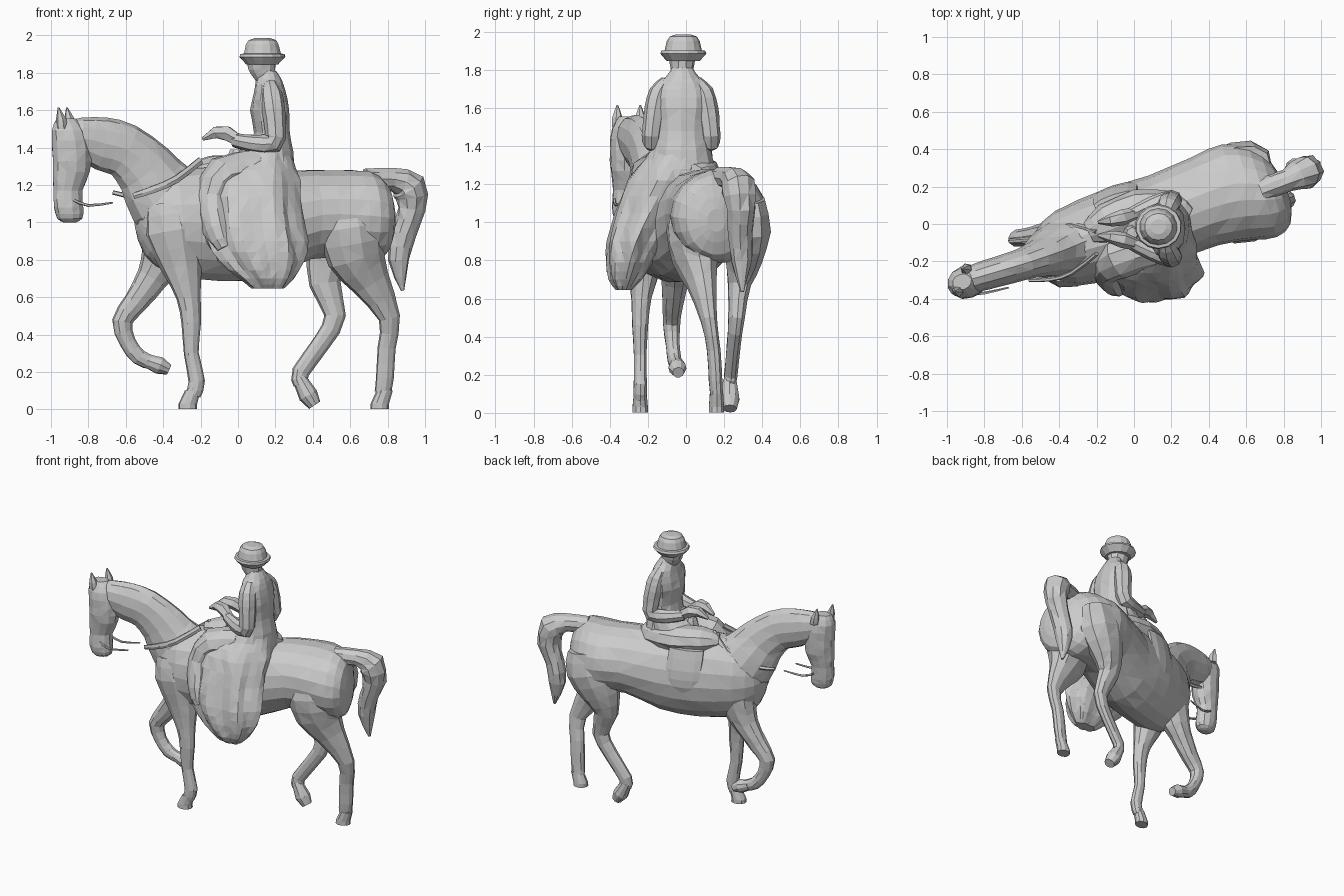
import bpy, bmesh, math, random
from mathutils import Vector

random.seed(4)
HORSE_SIDE = Vector((-0.3, 0.95, 0)).normalized()
RIDER_SIDE = Vector((0, 1, 0))


def spline(p, steps):
    """Catmull-Rom through stations of (x, y, z, side radius, other radius)."""
    if steps < 2:
        return p
    out = []
    for i in range(len(p) - 1):
        a, b, c, d = p[max(i - 1, 0)], p[i], p[i + 1], p[min(i + 2, len(p) - 1)]
        for s in range(steps):
            t = s / steps
            out.append([0.5 * (2 * q + (r - o) * t + (2 * o - 5 * q + 4 * r - w) * t * t
                               + (3 * q - o - 3 * r + w) * t ** 3)
                        for o, q, r, w in zip(a, b, c, d)])
    return out + [list(p[-1])]


def loft(name, stations, side=HORSE_SIDE, sides=10, steps=2, axis=None, fold=0, rough=0.03, oval=1):
    """Skin oval rings along a path; fold ripples the rings like cloth."""
    st = spline([tuple(s) + (s[3] * oval,) if len(s) == 4 else tuple(s) for s in stations], steps)
    bm = bmesh.new()
    rings = []
    for i, (x, y, z, a, b) in enumerate(st):
        lo, hi = st[max(i - 1, 0)], st[min(i + 1, len(st) - 1)]
        t = Vector(axis) if axis else Vector(hi[:3]) - Vector(lo[:3])
        t.normalize()
        s = (side - t * side.dot(t)).normalized()
        u = t.cross(s)
        ring = []
        for k in range(sides):
            an = 2 * math.pi * k / sides
            f = 1 + random.uniform(-rough, rough)
            f += fold * math.sin(7 * an + i * 0.35) * i / len(st)
            ring.append(bm.verts.new(Vector((x, y, z)) + (s * math.cos(an) * a + u * math.sin(an) * b) * f))
        rings.append(ring)
    for r, q in zip(rings, rings[1:]):
        for k in range(sides):
            n = (k + 1) % sides
            bm.faces.new((r[k], r[n], q[n], q[k]))
    bm.faces.new(rings[0])
    bm.faces.new(rings[-1])
    bmesh.ops.recalc_face_normals(bm, faces=bm.faces)
    bmesh.ops.triangulate(bm, faces=[f for f in bm.faces if len(f.verts) == 4])
    me = bpy.data.meshes.new(name)
    bm.to_mesh(me)
    bm.free()
    ob = bpy.data.objects.new(name, me)
    bpy.context.collection.objects.link(ob)
    return ob


# Horse body, neck and head
loft("horse_body", [(-.54, -.18, 1.03, .05, .08), (-.49, -.17, 1.01, .13, .19),
                    (-.36, -.13, 1.0, .21, .28), (-.1, -.05, .99, .24, .31),
                    (.15, .03, .99, .24, .285), (.38, .12, 1.04, .245, .24),
                    (.55, .17, 1.04, .27, .24), (.69, .17, 1.03, .25, .245),
                    (.785, .165, 1.02, .17, .19), (.825, .16, 1.01, .05, .06)],
     sides=18, axis=(.95, .3, 0), rough=.012)
loft("horse_neck", [(-.3, -.11, 1.06, .17, .24), (-.41, -.14, 1.15, .15, .21),
                    (-.5, -.18, 1.285, .105, .168), (-.61, -.22, 1.385, .085, .148),
                    (-.73, -.255, 1.42, .08, .142), (-.85, -.29, 1.45, .075, .11),
                    (-.93, -.31, 1.45, .05, .08)], sides=12, rough=.015)
loft("horse_head", [(-.92, -.31, 1.555, .042), (-.905, -.31, 1.49, .078),
                    (-.89, -.31, 1.38, .088), (-.89, -.31, 1.27, .084),
                    (-.91, -.315, 1.17, .066), (-.905, -.32, 1.08, .067),
                    (-.9, -.32, 1.02, .056), (-.9, -.32, .998, .025)],
     axis=(0, 0, -1), sides=12, oval=1.23)
for i, (x, y) in enumerate([(-.955, -.36), (-.91, -.24)]):
    loft(f"ear_{i}", [(x + .015, y, 1.5, .03), (x + .01, y, 1.55, .028), (x - .005, y, 1.615, .004)],
         sides=6, axis=(0, 0, 1))

# Legs from shoulder or haunch down to the fetlock
loft("near_front_leg", [(-.36, -.2, 1.1, .11), (-.34, -.21, .95, .13), (-.3, -.22, .76, .088),
                        (-.265, -.235, .6, .053), (-.25, -.24, .46, .042), (-.25, -.24, .3, .033),
                        (-.22, -.24, .15, .036), (-.24, -.24, .08, .034)], oval=1.25)
loft("far_front_leg", [(-.36, -.06, 1.0, .12), (-.4, -.06, .82, .1), (-.46, -.06, .7, .073),
                       (-.55, -.07, .57, .055), (-.62, -.075, .47, .046), (-.59, -.07, .36, .037),
                       (-.53, -.06, .28, .037), (-.46, -.05, .25, .033)], oval=1.2)
loft("near_hind_leg", [(.58, .05, 1.12, .11), (.61, .035, .97, .135), (.635, .05, .82, .118),
                       (.71, .085, .68, .077), (.81, .12, .49, .042), (.795, .145, .33, .036),
                       (.785, .155, .17, .035), (.775, .16, .09, .033)], oval=1.4)
loft("far_hind_leg", [(.58, .3, 1.12, .115), (.55, .305, .97, .135), (.49, .3, .81, .097),
                      (.465, .28, .67, .061), (.52, .265, .5, .042), (.45, .25, .36, .036),
                      (.335, .235, .2, .034), (.34, .23, .14, .033)], oval=1.4)

# Standing hooves share one shape; the lifted ones are posed
for name, x, y in (("near_front_hoof", -.268, -.24), ("near_hind_hoof", .758, .16)):
    loft(name, [(x + .026, y, .1, .035), (x, y, .03, .041), (x, y, .003, .041)],
         steps=1, axis=(0, 0, -1), oval=1.25)
loft("far_front_hoof", [(-.49, -.05, .26, .036), (-.42, -.045, .235, .047), (-.37, -.04, .212, .03)], steps=1)
loft("far_hind_hoof", [(.325, .23, .17, .036), (.375, .23, .075, .052), (.41, .23, .022, .036)], steps=1)

# Arched tail
loft("tail", [(.68, .18, 1.23, .06), (.82, .235, 1.23, .06), (.91, .275, 1.19, .09),
              (.93, .285, 1.07, .077), (.885, .285, .94, .065),
              (.86, .29, .8, .056), (.88, .295, .635, .009)], rough=.08)

# Rider's coat and long side-saddle skirt
loft("coat", [(.16, -.02, 1.81, .055), (.165, -.02, 1.765, .085), (.17, -.025, 1.7, .15, .085),
              (.17, -.025, 1.6, .155, .105), (.18, -.025, 1.48, .14, .095),
              (.18, -.025, 1.38, .155, .115), (.18, -.03, 1.26, .18, .13)],
     side=RIDER_SIDE, sides=12, axis=(0, 0, -1), oval=.8)
loft("skirt", [(.17, -.02, 1.42, .14, .1), (.12, -.04, 1.33, .18, .18), (.07, -.1, 1.22, .21, .26),
               (.07, -.19, 1.05, .18, .265), (.09, -.26, .9, .15, .265),
               (.12, -.295, .79, .12, .22), (.15, -.315, .7, .085, .14), (.16, -.325, .645, .04, .08)],
     side=RIDER_SIDE, sides=28, axis=(0, 0, -1), fold=.12, rough=.03)
loft("lap", [(.29, .03, 1.25, .07), (.2, .06, 1.25, .115), (.02, .06, 1.26, .12),
             (-.14, .0, 1.27, .11), (-.24, -.05, 1.27, .06)], rough=.05, oval=.82)
loft("near_knee", [(.1, -.12, 1.28, .11), (-.08, -.18, 1.25, .11), (-.14, -.24, 1.12, .085),
                   (-.11, -.31, .96, .075), (-.07, -.34, .86, .045)], rough=.06)
loft("pommel", [(-.02, -.05, 1.28, .05), (-.01, -.05, 1.35, .048), (-.01, -.05, 1.39, .032)],
     side=RIDER_SIDE, sides=7, axis=(0, 0, 1))
loft("saddle_flap", [(-.1, .13, 1.24, .03), (-.1, .17, 1.1, .031), (-.1, .18, .98, .028),
                     (-.1, .165, .9, .015)], axis=(0, 0, -1), oval=4.2)

# Arms and hands meeting over the lap
for tag, y, s in (("near", -.16, -1), ("far", .11, 1)):
    loft(f"{tag}_arm", [(.17, y - s * .06, 1.74, .034), (.18, y - s * .02, 1.68, .055),
                        (.19, y, 1.6, .058), (.2, y + s * .015, 1.5, .053), (.19, y + s * .02, 1.425, .05),
                        (.09, y - s * .01, 1.42, .044), (-.02, y - s * .06, 1.44, .035)],
         side=RIDER_SIDE, sides=8, oval=1.08)
    loft(f"{tag}_hand", [(0, y - s * .055, 1.44, .034), (-.06, y - s * .075, 1.475, .043),
                         (-.12, y - s * .09, 1.48, .035), (-.19, y - s * .1, 1.445, .01)],
         side=RIDER_SIDE, sides=6, steps=1)

# Rider's head and brimmed hat
loft("rider_head", [(.15, -.02, 1.75, .042), (.135, -.02, 1.79, .057), (.125, -.02, 1.84, .067),
                    (.13, -.02, 1.9, .07)], side=RIDER_SIDE, axis=(0, 0, 1), oval=1.18)
loft("hat", [(.13, -.015, z, r) for z, r in
             ((1.845, .085), (1.885, .12), (1.9, .116), (1.902, .098), (1.95, .086), (1.974, .072), (1.985, .04))],
     side=RIDER_SIDE, sides=14, steps=1, axis=(0, 0, 1), rough=.02, oval=1.04)

# Neck straps and loose reins by the bit
for tag, d in (("near", -1), ("far", 1)):
    loft(f"{tag}_strap", [(-.2, -.1 + d * .06, 1.33, .012), (-.33, -.13 + d * .13, 1.23, .012),
                          (-.44, -.16 + d * .135, 1.18, .012), (-.56, -.2 + d * .1, 1.14, .01)],
         sides=6, oval=1.8)
    loft(f"{tag}_rein", [(-.88, -.31 + d * .065, 1.12, .008), (-.8, -.3 + d * .07, 1.09, .008),
                         (-.67, -.27 + d * .07, 1.105, .005)], sides=5)
loft("loose_rein", [(-.42, -.03, 1.2, .012), (-.54, -.08, 1.14, .014), (-.67, -.09, 1.16, .012)], sides=5)
